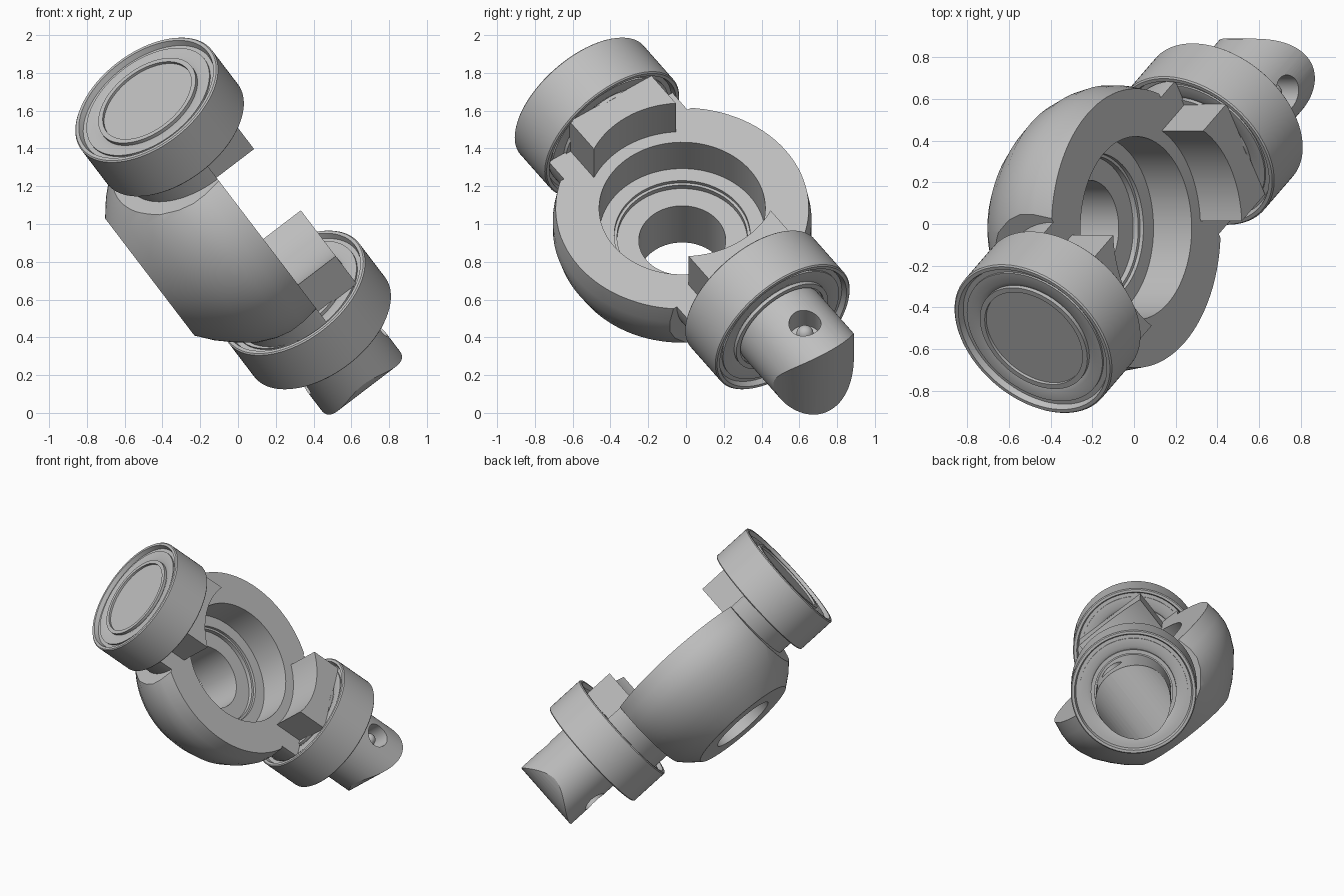
import bpy, bmesh
from math import pi, sin, cos, asin, radians
from mathutils import Matrix, Vector

cube = bpy.data.objects.get("Cube")
if cube:
    bpy.data.objects.remove(cube)

steel = bpy.data.materials.new("plain grey")
steel.use_nodes = True
GREY = (0.52, 0.52, 0.52, 1)
steel.diffuse_color = GREY
steel.node_tree.nodes["Principled BSDF"].inputs["Base Color"].default_value = GREY

# Tilted frame: X along the bearing axis, Z out of the open ring face
SIDE, DOWN = 0.575, 0.818
face_dir = Vector((0.795, 0, 0.606)).normalized()
slope = Vector((face_dir.z, 0, -face_dir.x))
axis = (slope * DOWN + Vector((0, SIDE, 0))).normalized()
across = face_dir.cross(axis)
FRAME = Matrix((axis, across, face_dir)).transposed().to_4x4()
FRAME.translation = (0.01, -0.02, 1.083)
AXIS_Z = -0.045
ALONG_X = Matrix.Rotation(pi / 2, 4, 'Y')


def finish(name, bm, local=Matrix()):
    bmesh.ops.recalc_face_normals(bm, faces=bm.faces)
    bm.transform(FRAME @ local)
    mesh = bpy.data.meshes.new(name)
    bm.to_mesh(mesh)
    bm.free()
    mesh.materials.append(steel)
    obj = bpy.data.objects.new(name, mesh)
    bpy.context.collection.objects.link(obj)
    return obj


def lathe(profile, steps=96):
    """Spin a list of (radius, height) points about Z."""
    bm = bmesh.new()
    verts = [bm.verts.new((r, 0, h)) for r, h in profile]
    edges = [bm.edges.new(pair) for pair in zip(verts, verts[1:])]
    bmesh.ops.spin(bm, geom=verts + edges, cent=(0, 0, 0), axis=(0, 0, 1),
                   angle=2 * pi, steps=steps)
    bmesh.ops.remove_doubles(bm, verts=bm.verts, dist=0.0001)
    return bm


def slice_off(bm, point, normal):
    """Cut away everything past a plane and close the opening."""
    cut = bmesh.ops.bisect_plane(bm, geom=bm.verts[:] + bm.edges[:] + bm.faces[:],
                                 plane_co=point, plane_no=normal, clear_outer=True)
    rim = [e for e in cut["geom_cut"] if isinstance(e, bmesh.types.BMEdge) and e.is_boundary]
    bmesh.ops.edgeloop_fill(bm, edges=rim)


def prism(outline, low, high):
    bm = bmesh.new()
    base = bm.faces.new([bm.verts.new((x, y, low)) for x, y in outline])
    top = bmesh.ops.extrude_face_region(bm, geom=[base])["geom"]
    bmesh.ops.translate(bm, vec=(0, 0, high - low),
                        verts=[v for v in top if isinstance(v, bmesh.types.BMVert)])
    return bm


def cylinder(radius, low, high):
    return lathe([(0, low), (radius, low), (radius, high), (0, high)])


def boolean(obj, tool, mode):
    mod = obj.modifiers.new("cut", 'BOOLEAN')
    mod.object, mod.operation, mod.solver = tool, mode, 'EXACT'
    bpy.context.view_layer.objects.active = obj
    bpy.ops.object.modifier_apply(modifier=mod.name)
    bpy.data.objects.remove(tool)


parts = []

# Domed ring body with stepped bore, flattened at both bearing sides
body = lathe([(0.44, 0), (0.67, 0), (0.685, -0.1), (0.685, -0.18), (0.665, -0.26),
              (0.62, -0.36), (0.55, -0.45), (0.475, -0.53), (0.39, -0.6),
              (0.23, -0.6), (0.23, -0.28), (0.345, -0.28), (0.345, -0.25),
              (0.36, -0.25), (0.36, -0.23), (0.44, -0.23), (0.44, 0)])
for s in (-1, 1):
    slice_off(body, (s * 0.52, 0, 0), (s, 0, 0))
parts.append(finish("ring_body", body))

# Bearing section: one face, then its mirror image
face = [(0, 0.12), (0.27, 0.12), (0.27, 0.135), (0.297, 0.135), (0.297, 0.115),
        (0.32, 0.125), (0.375, 0.125), (0.375, 0.115), (0.4, 0.115),
        (0.41, 0.145), (0.428, 0.145), (0.435, 0.138)]
section = face + [(r, -h) for r, h in reversed(face)]

KEY_R, KEY_W = 0.51, 0.265
sweep = asin(KEY_W / KEY_R)
arc = [sweep * (k / 8 - 1) for k in range(17)]
key_outline = [(KEY_R * cos(t), KEY_R * sin(t)) for t in arc] + [(0.66, KEY_W), (0.66, -KEY_W)]

for s, side in ((-1, "upper"), (1, "lower")):
    turn = Matrix.Rotation(0 if s > 0 else pi, 4, 'Z')
    # Bearing
    parts.append(finish(side + "_bearing", lathe(section),
                        Matrix.Translation((s * 0.785, 0, AXIS_Z)) @ ALONG_X))
    # Half-round boss between ring and bearing
    boss = cylinder(0.4, 0.5, 0.66)
    boss.transform(turn @ ALONG_X)
    slice_off(boss, (0, 0, 0), (0, 0, 1))
    parts.append(finish(side + "_boss", boss))
    # Curved key standing on the ring face
    parts.append(finish(side + "_key", prism(key_outline, -0.02, 0.25), turn))

# Shaft stub with a rounded end
END_R, END_X = 0.3, 1.06
outline = [(0.7, -END_R)] + [(END_X + END_R * cos(t), END_R * sin(t))
                             for t in [pi * (k / 32 - 0.5) for k in range(33)]] + [(0.7, END_R)]
shaft = finish("shaft", cylinder(0.26, 0.68, 1.5), Matrix.Translation((0, 0, AXIS_Z)) @ ALONG_X)
boolean(shaft, finish("end_cutter", prism(outline, -0.5, 0.5)), 'INTERSECT')

# Pockets with small balls on both sides of the shaft
for s in (-1, 1):
    place = Matrix.Translation((1.13, 0, AXIS_Z))
    low, high = sorted((s * 0.12, s * 0.4))
    boolean(shaft, finish("pocket_cutter", cylinder(0.085, low, high), place), 'DIFFERENCE')
    ball = bmesh.new()
    bmesh.ops.create_uvsphere(ball, u_segments=24, v_segments=12, radius=0.045)
    parts.append(finish("pocket_ball", ball, place @ Matrix.Translation((0, 0, s * 0.165))))
parts.append(shaft)

# Smooth shading with crisp edges
bpy.ops.object.select_all(action='DESELECT')
for obj in parts:
    obj.select_set(True)
bpy.context.view_layer.objects.active = shaft
bpy.ops.object.shade_smooth_by_angle(angle=radians(25))
